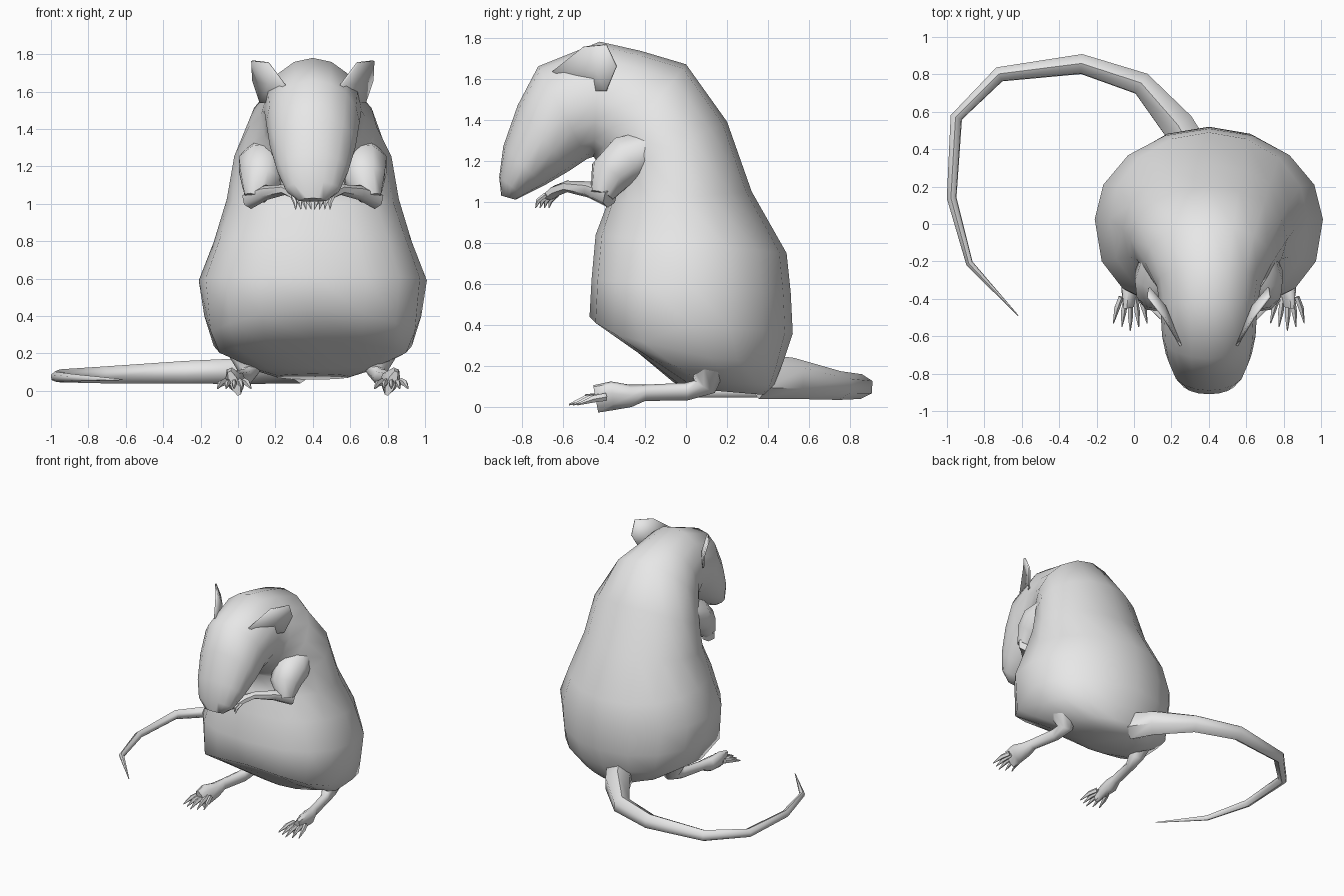
import bpy, bmesh, math
from mathutils import Vector

CX = 0.4  # symmetry plane of the animal (the tail sweeps to one side)
grey = bpy.data.materials.new("grey_fur")
grey.diffuse_color = (0.8, 0.8, 0.8, 1)


def finish(name, bm, angle=60):
    bmesh.ops.recalc_face_normals(bm, faces=bm.faces)
    me = bpy.data.meshes.new(name)
    bm.to_mesh(me)
    bm.free()
    me.materials.append(grey)
    ob = bpy.data.objects.new(name, me)
    bpy.context.collection.objects.link(ob)
    for o in bpy.context.selected_objects:
        o.select_set(False)
    ob.select_set(True)
    bpy.context.view_layer.objects.active = ob
    bpy.ops.object.shade_smooth_by_angle(angle=math.radians(angle))
    return ob


def loft(bm, rings):
    """Skin a list of point rings and cap both ends."""
    vs = [[bm.verts.new(p) for p in r] for r in rings]
    n = len(vs[0])
    for a, b in zip(vs, vs[1:]):
        for i in range(n):
            j = (i + 1) % n
            bm.faces.new((a[i], a[j], b[j], b[i]))
    bm.faces.new(vs[0])
    bm.faces.new(vs[-1])


def tube(bm, path, n=8):
    """Tapered tube; each path entry is (x, y, z, half width, half height)."""
    pts = [Vector(p[:3]) for p in path]
    rings, side = [], None
    for i, p in enumerate(pts):
        t = (pts[min(i + 1, len(pts) - 1)] - pts[max(i - 1, 0)]).normalized()
        side = t.cross(Vector((0, 0, 1))) if side is None else side - t * side.dot(t)
        side.normalize()
        up = side.cross(t)
        rw, rh = path[i][3], path[i][4]
        ang = [2 * math.pi * (k + 0.5) / n for k in range(n)]
        rings.append([p + side * rw * math.cos(a) + up * rh * math.sin(a) for a in ang])
    loft(bm, rings)


def mirrored(s, path):
    """Turn sideways distances from the symmetry plane into positions."""
    return [(CX + s * p[0],) + tuple(p[1:]) for p in path]


def power(v, e):
    return math.copysign(abs(v) ** (2 / e), v)


# Body and head: (back y, z, front y, z, half width, front squareness, corner drop)
sections = [
    (0.38, 0.06, 0.02, 0.09, 0.20, 2.0, 0),
    (0.43, 0.11, -0.06, 0.12, 0.33, 2.2, 0),
    (0.47, 0.21, -0.24, 0.27, 0.53, 2.6, 0.06),
    (0.52, 0.36, -0.47, 0.44, 0.58, 2.6, 0.12),
    (0.51, 0.56, -0.46, 0.62, 0.61, 2.5, 0),
    (0.49, 0.75, -0.44, 0.84, 0.53, 2.4, 0),
    (0.32, 1.05, -0.38, 1.00, 0.46, 2.2, 0),
    (0.20, 1.39, -0.36, 1.12, 0.42, 2.0, 0),
    (0.00, 1.67, -0.41, 1.16, 0.34, 2.0, 0),
    (-0.22, 1.735, -0.43, 1.19, 0.28, 2.0, 0),
    (-0.42, 1.78, -0.45, 1.22, 0.26, 2.0, 0),
    (-0.72, 1.66, -0.48, 1.21, 0.25, 2.0, 0),
    (-0.82, 1.47, -0.57, 1.15, 0.23, 2.0, 0),
    (-0.89, 1.27, -0.69, 1.08, 0.19, 2.0, 0),
    (-0.91, 1.12, -0.79, 1.03, 0.145, 2.0, 0),
    (-0.90, 1.03, -0.83, 1.01, 0.08, 2.0, 0),
]
N = 16
rings = []
for by, bz, fy, fz, hw, sq, drop in sections:
    ring = []
    for k in range(N):
        a = 2 * math.pi * k / N
        c, s = math.cos(a), math.sin(a)
        e = sq if c < -1e-6 else 2.0
        x, t = power(s, e), power(c, e)
        z = (bz + fz) / 2 + (bz - fz) / 2 * t
        if c < -1e-6:
            z -= drop * x * x * min(1, -2 * t)
        ring.append((CX + hw * x, (by + fy) / 2 + (by - fy) / 2 * t, z))
    rings.append(ring)
bm = bmesh.new()
loft(bm, rings)
finish("body_and_head", bm)

# Tail curling round to one side
bm = bmesh.new()
tail = [(0.33, 0.36, 0.15, 0.11), (0.24, 0.52, 0.14, 0.10), (0.04, 0.75, 0.105, 0.07),
        (-0.28, 0.855, 0.10, 0.06), (-0.72, 0.80, 0.085, 0.045), (-0.95, 0.57, 0.08, 0.035),
        (-0.975, 0.14, 0.075, 0.028), (-0.88, -0.21, 0.07, 0.02), (-0.62, -0.49, 0.06, 0.003)]
tube(bm, [p + (p[3],) for p in tail], 6)
finish("tail", bm)

for s, label in ((-1, "left"), (1, "right")):
    # Hind leg with a long flat foot
    bm = bmesh.new()
    tube(bm, mirrored(s, [
        (0.37, 0.10, 0.24, 0.12, 0.10), (0.34, 0.09, 0.10, 0.06, 0.055),
        (0.36, 0.00, 0.075, 0.045, 0.035), (0.40, -0.20, 0.07, 0.04, 0.035),
        (0.41, -0.27, 0.055, 0.055, 0.052), (0.42, -0.36, 0.055, 0.075, 0.042),
        (0.42, -0.44, 0.04, 0.075, 0.025)]), 8)
    finish(label + "_hind_leg", bm)

    # Hind toes
    bm = bmesh.new()
    for i in range(5):
        d = i - 2
        length = 0.02 * abs(d)
        tube(bm, mirrored(s, [
            (0.42 + d * 0.025, -0.39, 0.05, 0.015, 0.02),
            (0.42 + d * 0.036, -0.49 + length, 0.04, 0.016, 0.018),
            (0.42 + d * 0.045, -0.57 + length, 0.012, 0.003, 0.004)]), 5)
    finish(label + "_hind_toes", bm)

    # Upper arm
    bm = bmesh.new()
    tube(bm, mirrored(s, [
        (0.27, -0.16, 1.27, 0.09, 0.09), (0.27, -0.28, 1.21, 0.135, 0.13),
        (0.28, -0.37, 1.13, 0.115, 0.11), (0.31, -0.41, 1.03, 0.06, 0.06)]), 8)
    finish(label + "_upper_arm", bm)

    # Forearm and palm
    bm = bmesh.new()
    tube(bm, mirrored(s, [
        (0.34, -0.37, 1.02, 0.05, 0.05), (0.25, -0.47, 1.06, 0.04, 0.04),
        (0.15, -0.58, 1.075, 0.03, 0.028), (0.10, -0.63, 1.055, 0.045, 0.028),
        (0.065, -0.67, 1.025, 0.04, 0.02)]), 6)
    finish(label + "_forearm", bm)

    # Fingers
    bm = bmesh.new()
    for i in range(4):
        d = i - 1.5
        tube(bm, mirrored(s, [
            (0.08 + d * 0.018, -0.655 - d * 0.018, 1.035, 0.012, 0.012),
            (0.055 + d * 0.025, -0.69 - d * 0.02, 1.005, 0.012, 0.012),
            (0.05 + d * 0.028, -0.70 - d * 0.022, 0.97, 0.002, 0.002)]), 5)
    finish(label + "_fingers", bm)

    # Cupped ear: a thin angular fan round a sunken centre
    bm = bmesh.new()
    rim = [(0.15, -0.65, 1.635), (0.24, -0.50, 1.755), (0.325, -0.39, 1.765),
           (0.32, -0.34, 1.66), (0.28, -0.39, 1.54), (0.23, -0.46, 1.54)]
    vs = [bm.verts.new(p) for p in mirrored(s, rim)]
    mid = bm.verts.new((CX + s * 0.235, -0.44, 1.64))
    for i in range(len(vs)):
        bm.faces.new((mid, vs[i], vs[(i + 1) % len(vs)]))
    ear = finish(label + "_ear", bm, 40)
    mod = ear.modifiers.new("thickness", "SOLIDIFY")
    mod.thickness = 0.012
    mod.offset = 0
